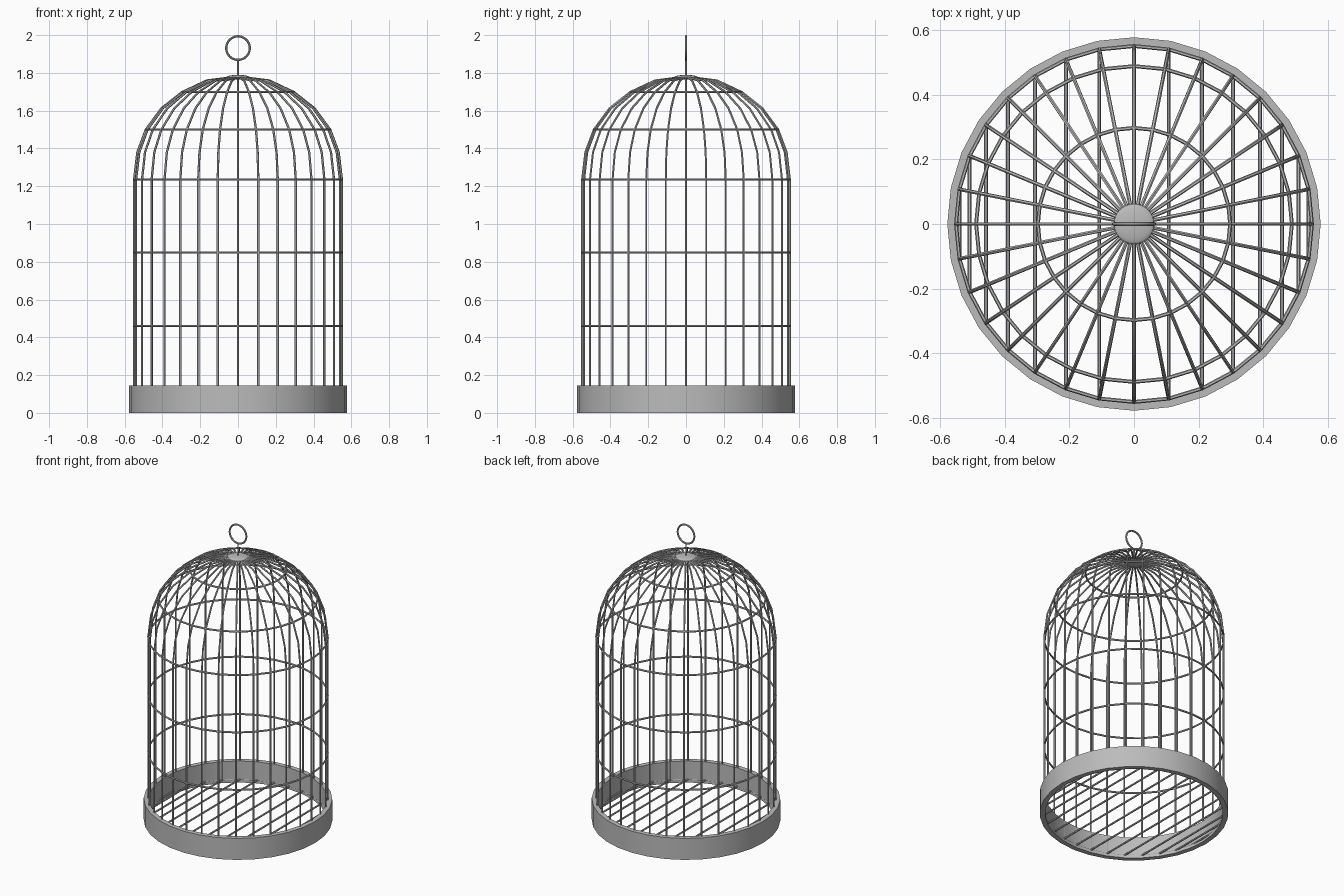
import bpy, bmesh, math
from mathutils import Vector

cube = bpy.data.objects.get("Cube")
if cube:
    bpy.data.objects.remove(cube, do_unlink=True)

SIDES = 32
RADIUS = 0.55
SHOULDER = 1.235
FLOOR = 0.02

metal = bpy.data.materials.new("grey metal")
metal.use_nodes = True
GREY = (0.5, 0.5, 0.5, 1)
metal.diffuse_color = GREY
metal.node_tree.nodes["Principled BSDF"].inputs["Base Color"].default_value = GREY


def polar(r, i, z):
    a = math.tau * i / SIDES
    return Vector((r * math.cos(a), r * math.sin(a), z))


def smooth(obj):
    bpy.ops.object.select_all(action='DESELECT')
    obj.select_set(True)
    bpy.context.view_layer.objects.active = obj
    bpy.ops.object.shade_smooth_by_angle(angle=math.radians(40))


def wires(name, paths, thickness, closed=False):
    """Round wire along each path, joined into one mesh."""
    curve = bpy.data.curves.new(name, 'CURVE')
    curve.dimensions = '3D'
    curve.bevel_depth = thickness
    curve.bevel_resolution = 1
    curve.use_fill_caps = True
    for path in paths:
        spline = curve.splines.new('POLY')
        spline.points.add(len(path) - 1)
        for point, co in zip(spline.points, path):
            point.co = (*co, 1)
        spline.use_cyclic_u = closed
    curve.materials.append(metal)
    obj = bpy.data.objects.new(name, curve)
    bpy.context.collection.objects.link(obj)
    bpy.ops.object.select_all(action='DESELECT')
    obj.select_set(True)
    bpy.context.view_layer.objects.active = obj
    bpy.ops.object.convert(target='MESH')
    smooth(bpy.context.object)


def lathe(name, profile):
    """Closed ring made by turning a profile loop about z."""
    bm = bmesh.new()
    rows = [[bm.verts.new(polar(r, i, z)) for r, z in profile] for i in range(SIDES)]
    n = len(profile)
    for i in range(SIDES):
        a, b = rows[i], rows[(i + 1) % SIDES]
        for j in range(n):
            k = (j + 1) % n
            bm.faces.new((a[j], b[j], b[k], a[k]))
    bmesh.ops.recalc_face_normals(bm, faces=bm.faces)
    mesh = bpy.data.meshes.new(name)
    bm.to_mesh(mesh)
    bm.free()
    mesh.materials.append(metal)
    obj = bpy.data.objects.new(name, mesh)
    bpy.context.collection.objects.link(obj)
    smooth(obj)


# Base band
lathe("base_band", [(0.577, 0), (0.577, 0.145), (0.545, 0.145), (0.545, 0)])

# Upright bars bending into the dome
dome = [(RADIUS, SHOULDER), (0.533, 1.38), (0.488, 1.5), (0.405, 1.613),
        (0.297, 1.698), (0.165, 1.76), (0.02, 1.778)]
rib = [(RADIUS, FLOOR)] + dome
wires("upright_bars", [[polar(r, i, z) for r, z in rib] for i in range(SIDES)], 0.006)

# Horizontal hoops
hoops = [(RADIUS, FLOOR), (RADIUS, 0.46), (RADIUS, 0.848), dome[0], dome[2], dome[4]]
wires("hoops", [[polar(r, i, z) for i in range(SIDES)] for r, z in hoops], 0.006, True)

# Floor bars running front to back between opposite uprights
wires("floor_bars", [[polar(RADIUS, i, FLOOR), polar(RADIUS, -i, FLOOR)]
                     for i in range(1, SIDES // 2)], 0.006)

# Cap on the crown
bpy.ops.mesh.primitive_uv_sphere_add(segments=32, ring_count=12, radius=0.062,
                                     location=(0, 0, 1.777))
cap = bpy.context.object
cap.name = "crown_cap"
cap.scale.z = 0.2
cap.data.materials.append(metal)
smooth(cap)

# Hanging stem and ring
wires("hanger_stem", [[(0, 0, 1.77), (0, 0, 1.868)]], 0.005)
bpy.ops.mesh.primitive_torus_add(major_radius=0.0625, minor_radius=0.006,
                                 major_segments=32, minor_segments=8,
                                 location=(0, 0, 1.9315), rotation=(math.pi / 2, 0, 0))
ring = bpy.context.object
ring.name = "hanger_ring"
ring.data.materials.append(metal)
smooth(ring)
